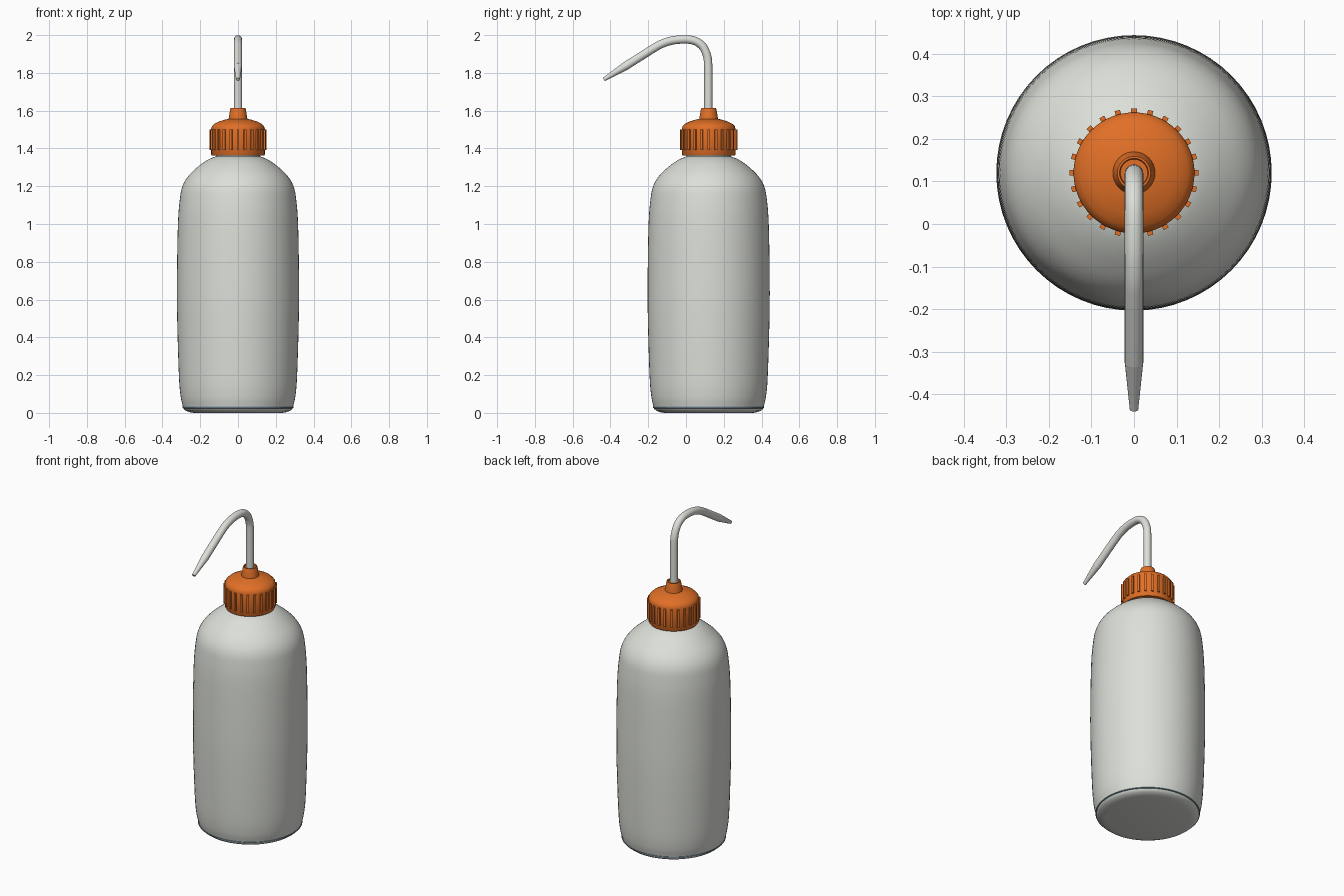
import bpy, bmesh, math
from mathutils import Vector, Matrix

AXIS_Y = 0.12  # the bottle stands behind the centre; the nozzle reaches forward

if "Cube" in bpy.data.objects:
    bpy.data.objects.remove(bpy.data.objects["Cube"])


def material(name, color):
    m = bpy.data.materials.new(name)
    m.use_nodes = True
    m.diffuse_color = (*color, 1)
    bsdf = m.node_tree.nodes["Principled BSDF"]
    bsdf.inputs["Base Color"].default_value = (*color, 1)
    bsdf.inputs["Roughness"].default_value = 0.5
    return m


plastic = material("milky plastic", (0.72, 0.74, 0.69))
orange = material("orange plastic", (0.75, 0.16, 0.02))
blue_grey = material("blue grey seam", (0.20, 0.29, 0.34))


def finish(bm, name, mat, angle=35):
    bmesh.ops.recalc_face_normals(bm, faces=bm.faces)
    mesh = bpy.data.meshes.new(name)
    bm.to_mesh(mesh)
    bm.free()
    mesh.materials.append(mat)
    ob = bpy.data.objects.new(name, mesh)
    bpy.context.collection.objects.link(ob)
    bpy.ops.object.select_all(action="DESELECT")
    ob.select_set(True)
    bpy.context.view_layer.objects.active = ob
    bpy.ops.object.shade_smooth_by_angle(angle=math.radians(angle))
    return ob


def skin(bm, rings):
    """Join equal rings of vertices into a tube and close both ends."""
    n = len(rings[0])
    for a, b in zip(rings, rings[1:]):
        for i in range(n):
            j = (i + 1) % n
            bm.faces.new((a[i], a[j], b[j], b[i]))
    bm.faces.new(rings[0][::-1])
    bm.faces.new(rings[-1])


def lathe(name, profile, mat, sides=64):
    bm = bmesh.new()
    rings = []
    for r, z in profile:
        rings.append([bm.verts.new((r * math.cos(math.tau * i / sides),
                                    AXIS_Y + r * math.sin(math.tau * i / sides), z))
                      for i in range(sides)])
    skin(bm, rings)
    return finish(bm, name, mat)


def smooth_path(points, steps=5):
    """Catmull-Rom interpolation through 2D points."""
    pts = [Vector(p) for p in points]
    pts = [2 * pts[0] - pts[1]] + pts + [2 * pts[-1] - pts[-2]]
    out = []
    for a, b, c, d in zip(pts, pts[1:], pts[2:], pts[3:]):
        for s in range(steps):
            t = s / steps
            out.append(0.5 * (2 * b + (c - a) * t + (2 * a - 5 * b + 4 * c - d) * t * t
                              + (3 * b - a - 3 * c + d) * t ** 3))
    return out + [pts[-2]]


def tube(name, path, radii, mat, sides=20):
    """Sweep a circle along a path of (y, z) points in the x = 0 plane."""
    bm = bmesh.new()
    rings = []
    for k, p in enumerate(path):
        tangent = (path[min(k + 1, len(path) - 1)] - path[max(k - 1, 0)]).normalized()
        normal = Vector((0, -tangent.y, tangent.x))
        ring = []
        for i in range(sides):
            a = math.tau * i / sides
            co = Vector((0, p.x, p.y)) + radii[k] * (Vector((math.cos(a), 0, 0)) + math.sin(a) * normal)
            ring.append(bm.verts.new(co))
        rings.append(ring)
    skin(bm, rings)
    return finish(bm, name, mat, 40)


# Bottle: rounded shoulder, slightly bellied wall, neck hidden in the cap
wall = smooth_path([(0.292, 0.034), (0.304, 0.09), (0.313, 0.2), (0.322, 0.5), (0.323, 0.72),
                    (0.318, 1.0), (0.308, 1.13), (0.294, 1.2), (0.262, 1.255),
                    (0.21, 1.305), (0.16, 1.34), (0.118, 1.358)])
lathe("bottle_body", wall + [Vector((0.115, 1.40))], plastic)

# Base: seam ring and rounded foot
lathe("base_seam", [(0.288, 0.024), (0.294, 0.027), (0.294, 0.033), (0.288, 0.036)], blue_grey)
lathe("bottle_base", [(0.235, 0.0), (0.258, 0.004), (0.276, 0.011), (0.288, 0.021), (0.290, 0.028)], plastic)

# Cap: skirt, domed top and spout collar
lathe("cap", [(0.139, 1.363), (0.142, 1.368), (0.142, 1.505), (0.138, 1.518), (0.126, 1.530),
              (0.100, 1.543), (0.070, 1.552), (0.045, 1.558)], orange)
lathe("spout_collar", [(0.051, 1.548), (0.049, 1.562), (0.041, 1.608), (0.039, 1.613),
                       (0.034, 1.613), (0.032, 1.605)], orange, 40)

# Grip ribs around the cap
bm = bmesh.new()
RIBS = 24
for i in range(RIBS):
    place = (Matrix.Translation((0, AXIS_Y, 1.445)) @ Matrix.Rotation(math.tau * i / RIBS, 4, "Z")
             @ Matrix.Translation((0.145, 0, 0)) @ Matrix.Diagonal((0.013, 0.013, 0.108, 1)))
    bmesh.ops.create_cube(bm, size=1, matrix=place)
finish(bm, "cap_ribs", orange)

# Bent delivery tube and tapered nozzle
bend = smooth_path([(0.118, 1.83), (0.113, 1.885), (0.09, 1.938), (0.05, 1.968),
                    (0.0, 1.977), (-0.07, 1.972), (-0.13, 1.953), (-0.18, 1.925)])
start, tip = Vector((-0.325, 1.833)), Vector((-0.435, 1.765))
path = [Vector((0.118, 1.56))] + bend + [start]
tube("delivery_tube", path, [0.022] * len(path), plastic)
tube("nozzle", [start, start.lerp(tip, 0.06), tip], [0.022, 0.021, 0.010], plastic)
